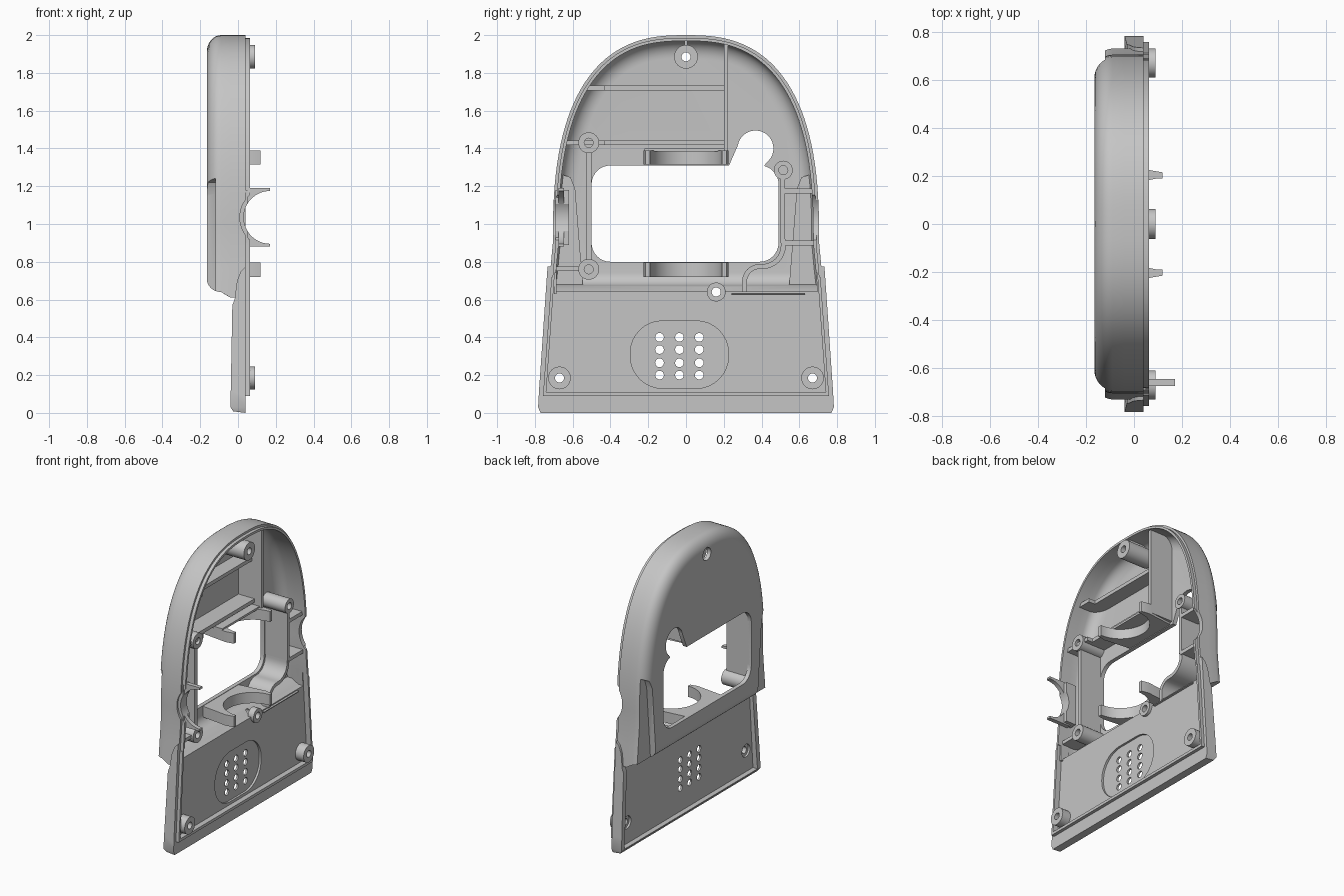
import bpy, bmesh, math
from mathutils import Vector

if "Cube" in bpy.data.objects:
    bpy.data.objects.remove(bpy.data.objects["Cube"])

grey = bpy.data.materials.new("plain grey")
grey.use_nodes = True
grey.diffuse_color = (0.56, 0.56, 0.56, 1)
grey.node_tree.nodes["Principled BSDF"].inputs["Base Color"].default_value = (0.56, 0.56, 0.56, 1)


def loft(name, rings):
    """Solid through matching rings of 3D points, capped at both ends."""
    bm = bmesh.new()
    rows = [[bm.verts.new(p) for p in ring] for ring in rings]
    n = len(rows[0])
    for a, b in zip(rows, rows[1:]):
        for i in range(n):
            j = (i + 1) % n
            bm.faces.new((a[i], a[j], b[j], b[i]))
    bm.faces.new(rows[0])
    bm.faces.new(rows[-1])
    bmesh.ops.recalc_face_normals(bm, faces=bm.faces)
    mesh = bpy.data.meshes.new(name)
    bm.to_mesh(mesh)
    bm.free()
    ob = bpy.data.objects.new(name, mesh)
    bpy.context.collection.objects.link(ob)
    mesh.materials.append(grey)
    return ob


def prism(name, pts, a, b, axis="x"):
    """Extrude a 2D profile from a to b along the given axis."""
    place = {"x": lambda p, t: (t, p[0], p[1]),
             "y": lambda p, t: (p[0], t, p[1]),
             "z": lambda p, t: (p[0], p[1], t)}[axis]
    return loft(name, [[place(p, t) for p in pts] for t in (a, b)])


def rounded(u0, v0, u1, v1, r, steps=8):
    pts = []
    corners = [(u1 - r, v1 - r), (u0 + r, v1 - r), (u0 + r, v0 + r), (u1 - r, v0 + r)]
    for k, (cu, cv) in enumerate(corners):
        for i in range(steps + 1):
            t = math.pi / 2 * (k + i / steps)
            pts.append((cu + r * math.cos(t), cv + r * math.sin(t)))
    return pts


def circle(u, v, r, n=32):
    return [(u + r * math.cos(2 * math.pi * i / n), v + r * math.sin(2 * math.pi * i / n)) for i in range(n)]


def rect(u0, v0, u1, v1):
    return [(u0, v0), (u1, v0), (u1, v1), (u0, v1)]


def combine(ob, other, op="DIFFERENCE", keep=False):
    mod = ob.modifiers.new("combine", "BOOLEAN")
    mod.operation, mod.object, mod.solver = op, other, "EXACT"
    bpy.context.view_layer.objects.active = ob
    bpy.ops.object.modifier_apply(modifier=mod.name)
    if not keep:
        bpy.data.objects.remove(other)
    return ob


def mirrored(pts):
    """Complete a right-hand half profile with its mirror image."""
    return pts + [(-u, v) for u, v in reversed(pts)]


# Domed outline of the housing, running from bottom right over the crown
half = [(0.73, 0.61), (0.718, 0.76)]
for i in range(32):
    t = math.pi / 2 * i / 32
    half.append((0.705 * math.cos(t) ** 0.77, 0.9 + 1.1 * math.sin(t) ** 0.77))
outline = half + [(0, 2.0)] + [(-y, z) for y, z in reversed(half)]


def ring(x, d, bottom):
    pts, n = [], len(outline)
    for i in range(n):
        p, q, s = (Vector(outline[k % n]) for k in (i - 1, i, i + 1))
        e, f = (q - p).normalized(), (s - q).normalized()
        m = (Vector((-e.y, e.x)) + Vector((-f.y, f.x))) / (1 + e.dot(f))
        v = q + m * d
        pts.append((x, v.x, max(v.y, bottom)))
    return pts


def dome(name, d, back, front_rings, rise):
    """Lofted shell body with a rounded back edge and a sloping underside."""
    rings = front_rings + [ring(back + 0.125, d, rise)]
    for i in range(9):
        t = math.pi / 2 * i / 8
        rings.append(ring(back + 0.075 * (1 - math.sin(t)), d + 0.09 * (1 - math.cos(t)),
                          rise + 0.03 + 0.07 * (1 - math.cos(t))))
    return loft(name, rings)


lip_rings = [ring(0.063, 0.015, 0.61), ring(0.04, 0.015, 0.61), ring(0.04, 0, 0.61)]
housing = dome("housing", 0, -0.165, lip_rings, 0.61)
clip = dome("clip_helper", 0.008, -0.157, [ring(0.055, 0.02, 0.62)], 0.62)
clip.hide_render = True
cavity = dome("cavity", 0.031, -0.136, [ring(0.1, 0.031, 0.643)], 0.643)

# Scooped shoulders on both sides, with matching wall on the inside
for s in (1, -1):
    def scoop(g):
        pts = [(0.56 - g, 0.5), (0.9, 0.5), (0.9, 1.24 + g), (0.68, 1.24 + g),
               (0.64 - g, 1.22 + g), (0.615 - g, 1.16 + g)]
        return prism("scoop", [(s * y, z) for y, z in pts], -0.3, -0.12 + g)
    combine(housing, scoop(0))
    combine(cavity, scoop(0.028))

# Lower panel with ears that taper into the dome
panel = prism("panel", mirrored([(0.77, 0), (0.783, 0.03), (0.778, 0.12), (0.733, 0.775)]), -0.06, 0.04)
side = [(-0.04, 0.03), (-0.025, 0.008), (0.04, 0), (0.04, 0.775), (0.015, 0.75), (-0.005, 0.7),
        (-0.018, 0.6), (-0.03, 0.57)]
combine(panel, prism("side_profile", side, -1, 1, "y"), "INTERSECT")
combine(panel, prism("lip", mirrored([(0.757, 0.09), (0.712, 0.72)]), 0.02, 0.063), "UNION")
combine(housing, panel, "UNION")
combine(housing, cavity)
combine(housing, prism("inner_recess", mirrored([(0.74, 0.11), (0.695, 0.74)]), 0.025, 0.2))
combine(housing, prism("outer_recess", mirrored([(0.748, 0.035), (0.708, 0.598)]), -0.2, -0.004))

# Window with its side lobe
combine(housing, prism("window", rounded(-0.5, 0.8, 0.49, 1.31, 0.1), -0.3, 0.0))
combine(housing, prism("lobe", circle(0.368, 1.4, 0.095), -0.3, 0.0))
combine(housing, prism("lobe_neck", [(0.215, 1.28), (0.41, 1.28), (0.415, 1.31), (0.455, 1.36),
                                     (0.36, 1.45), (0.285, 1.44)], -0.3, 0.0))

# Side notches, grille and screw holes
combine(housing, prism("notch", circle(0.17, 1.035, 0.16, 48), -1, 1, "y"))
combine(housing, prism("grille_inset", rounded(-0.295, 0.13, 0.225, 0.487, 0.17), 0.01, 0.2))
for y in (-0.14, -0.035, 0.07):
    for z in (0.2, 0.265, 0.335, 0.4):
        combine(housing, prism("grille_hole", circle(y, z, 0.023, 16), -0.1, 0.1))

# Screw bosses: y, z, radius, start, end, radius of the hole through the wall
bosses = [("left_lower_boss", 0.67, 0.185, 0.06, 0.01, 0.09, 0.045),
          ("right_lower_boss", -0.67, 0.185, 0.06, 0.01, 0.09, 0.045),
          ("top_boss", 0, 1.885, 0.063, -0.12, 0.09, 0.045),
          ("upper_rib_boss", -0.515, 1.43, 0.055, -0.15, 0.045, 0),
          ("lower_rib_boss", -0.515, 0.76, 0.055, -0.145, 0.045, 0),
          ("panel_boss", 0.16, 0.64, 0.05, 0.0, 0.045, 0.024),
          ("lobe_boss", 0.515, 1.285, 0.05, -0.15, 0.045, 0)]
parts = [housing]
for name, y, z, r, a, b, wall_hole in bosses:
    boss = prism(name, circle(y, z, r), a, b)
    combine(boss, prism("bore", circle(y, z, 0.024, 20), a - 0.1 if wall_hole else a + 0.03, b + 0.1))
    if wall_hole:
        combine(housing, prism("counterbore", circle(y, z, wall_hole, 24), -0.3, 0.04))
    parts.append(boss)

# Stiffening ribs, trimmed to the inside of the housing: y0, z0, y1, z1, start, end
ribs = [("upper_rib", -0.7, 1.708, 0.21, 1.734, -0.15, -0.03),
        ("upper_rib_end", -0.7, 1.708, -0.43, 1.734, -0.15, 0.02),
        ("middle_rib", -0.8, 1.417, 0.21, 1.443, -0.15, -0.01),
        ("middle_rib_end", -0.8, 1.417, -0.43, 1.443, -0.15, 0.03),
        ("tall_rib", 0.2, 1.33, 0.223, 2.1, -0.15, 0.045),
        ("crown_rib", -0.008, 1.93, 0.008, 2.1, -0.15, 0.04),
        ("window_rib", -0.53, 0.79, -0.5, 1.4, -0.15, 0.03),
        ("saddle_rib", -0.22, 1.385, 0.22, 1.4, -0.15, 0.03),
        ("left_box_top", 0.51, 1.162, 0.8, 1.188, -0.1, 0.04),
        ("left_box_bottom", 0.51, 0.887, 0.8, 0.913, -0.1, 0.04),
        ("left_box_side", 0.5, 0.9, 0.525, 1.25, -0.15, 0.04),
        ("right_low_rib", -0.8, 0.75, -0.55, 0.775, -0.1, 0.03),
        ("right_corner_rib", -0.7, 0.63, -0.685, 0.77, -0.02, 0.04),
        ("panel_edge_rib", 0.24, 0.62, 0.63, 0.635, -0.01, 0.04)]
for name, y0, z0, y1, z1, a, b in ribs:
    rib = prism(name, rect(y0, z0, y1, z1), a, b)
    parts.append(combine(rib, clip, "INTERSECT", keep=True))

# Curved rib around the lower corner of the window
quarter = [math.pi / 2 * i / 8 for i in range(9)]
path = [Vector((0.515, 0.92))]
path += [Vector((0.405 + 0.11 * math.cos(t), 0.885 - 0.11 * math.sin(t))) for t in quarter]
path += [Vector((0.39 - 0.08 * math.sin(t), 0.695 + 0.08 * math.cos(t))) for t in quarter]
path.append(Vector((0.31, 0.64)))
inner, outer = [], []
for i, p in enumerate(path):
    d = (path[min(i + 1, len(path) - 1)] - path[max(i - 1, 0)]).normalized()
    n = Vector((-d.y, d.x)) * 0.013
    inner.append(p + n)
    outer.append(p - n)
curved = prism("curved_rib", inner + outer[::-1], -0.15, 0.035)
parts.append(combine(curved, clip, "INTERSECT", keep=True))

# Two cradles with a round hollow, above and below the window
for name, z0, z1 in (("upper_cradle", 1.315, 1.39), ("lower_cradle", 0.72, 0.797)):
    cradle = prism(name, [(-0.15, -0.2), (0.06, -0.225), (0.118, -0.215), (0.118, 0.215),
                          (0.06, 0.225), (-0.15, 0.2)], z0, z1, "z")
    parts.append(combine(cradle, prism("hollow", circle(0.115, 0, 0.19, 48), z0 - 0.1, z1 + 0.1, "z")))

# Half-round clamp on the right wall
clamp = prism("side_clamp", rect(0, 0.88, 0.17, 1.19), -0.675, -0.645, "y")
combine(clamp, prism("clamp_base", rect(-0.03, 0.89, 0.05, 1.18), -0.69, -0.62, "y"), "UNION")
combine(clamp, prism("clamp_bore", circle(0.17, 1.035, 0.14, 48), -1, 0, "y"))
parts.append(clamp)
bpy.data.objects.remove(clip)

# Smooth curved surfaces, keep edges crisp
for ob in parts:
    bpy.ops.object.select_all(action="DESELECT")
    ob.select_set(True)
    bpy.context.view_layer.objects.active = ob
    bpy.ops.object.shade_smooth_by_angle(angle=math.radians(30))
